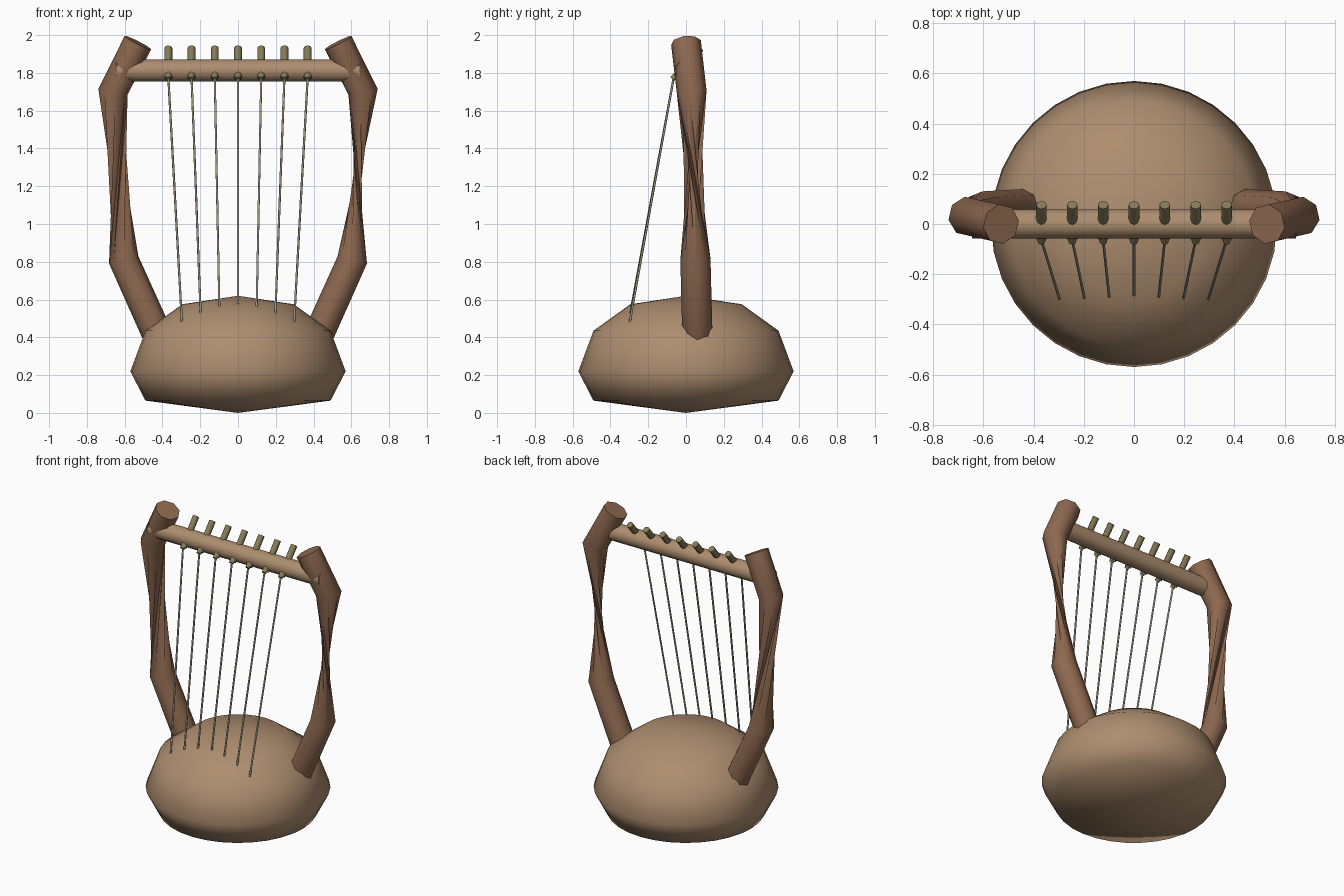
import bpy, bmesh
from math import sin, cos, pi, radians, hypot
from mathutils import Vector

cube = bpy.data.objects.get("Cube")
if cube:
    bpy.data.objects.remove(cube, do_unlink=True)


def material(name, r, g, b):
    mat = bpy.data.materials.new(name)
    mat.use_nodes = True
    mat.diffuse_color = (r, g, b, 1)
    shader = mat.node_tree.nodes["Principled BSDF"]
    shader.inputs["Base Color"].default_value = (r, g, b, 1)
    shader.inputs["Roughness"].default_value = 0.6
    return mat


light_wood = material("light_wood", 0.42, 0.27, 0.16)
dark_wood = material("dark_wood", 0.27, 0.14, 0.08)
peg_wood = material("peg_wood", 0.24, 0.20, 0.10)
gut = material("gut", 0.40, 0.36, 0.26)


def finish(name, bm, mat, sharp):
    bmesh.ops.recalc_face_normals(bm, faces=bm.faces)
    mesh = bpy.data.meshes.new(name)
    bm.to_mesh(mesh)
    bm.free()
    mesh.materials.append(mat)
    for poly in mesh.polygons:
        poly.use_smooth = True
    mesh.set_sharp_from_angle(angle=radians(sharp))
    obj = bpy.data.objects.new(name, mesh)
    bpy.context.collection.objects.link(obj)
    return obj


def rod(name, start, end, radius, sides, mat):
    start, end = Vector(start), Vector(end)
    axis = end - start
    bm = bmesh.new()
    bmesh.ops.create_cone(bm, cap_ends=True, segments=sides, radius1=radius,
                          radius2=radius, depth=axis.length)
    obj = finish(name, bm, mat, 65)
    obj.location = (start + end) / 2
    obj.rotation_mode = 'QUATERNION'
    obj.rotation_quaternion = axis.to_track_quat('Z', 'Y')
    return obj


# Round sound body, turned from a half profile
PROFILE = [(0, 0), (0.49, 0.065), (0.57, 0.22), (0.49, 0.435), (0.295, 0.575), (0, 0.62)]


def body():
    bm = bmesh.new()
    verts = [bm.verts.new((r, 0, z)) for r, z in PROFILE]
    edges = [bm.edges.new(pair) for pair in zip(verts, verts[1:])]
    bmesh.ops.spin(bm, geom=verts + edges, axis=(0, 0, 1), cent=(0, 0, 0),
                   angle=2 * pi, steps=32, use_duplicate=False)
    bmesh.ops.remove_doubles(bm, verts=bm.verts, dist=0.0005)
    return finish("sound_body", bm, light_wood, 180)


def body_height(x, y):
    r = hypot(x, y)
    for (r0, z0), (r1, z1) in zip(PROFILE[3:], PROFILE[4:]):
        if r1 <= r <= r0:
            return z0 + (z1 - z0) * (r - r0) / (r1 - r0)
    return PROFILE[3][1]


body()

# Bent arms, with a strong twist along the middle length
PATH = [(0.43, 0.06, 0.42), (0.605, 0.05, 0.81), (0.662, 0.03, 1.70), (0.53, 0, 1.96)]


def arm(name, side):
    sides, radius = 8, 0.08
    points = [Vector((side * x, y, z)) for x, y, z in PATH]
    steps = [(b - a).normalized() for a, b in zip(points, points[1:])]
    tangents = [steps[0], steps[0] + steps[1], steps[1] + steps[2], steps[2]]
    bm = bmesh.new()
    rings = []
    for i, (point, tangent) in enumerate(zip(points, tangents)):
        across = Vector((0, 1, 0)).cross(tangent).normalized()
        back = tangent.normalized().cross(across)
        phase = -side * radians(145) if i > 1 else 0
        rings.append([bm.verts.new(point + radius * (cos(a) * across + sin(a) * back))
                      for a in (phase + 2 * pi * k / sides for k in range(sides))])
    for low, high in zip(rings, rings[1:]):
        for k in range(sides):
            n = (k + 1) % sides
            bm.faces.new((low[k], low[n], high[k]))
            bm.faces.new((low[n], high[n], high[k]))
    bm.faces.new(rings[0][::-1])
    bm.faces.new(rings[-1])
    return finish(name, bm, dark_wood, 50)


arm("left_arm", 1)
arm("right_arm", -1)

# Crossbar through both arms
rod("crossbar", (-0.645, 0, 1.812), (0.645, 0, 1.812), 0.058, 16, light_wood)

# Tuning pegs through the bar, each with a string down to the body
for i in range(-3, 4):
    top_x, low_x, low_y = i * 0.123, i * 0.099, -0.283 - abs(i) * 0.005
    rod(f"tuning_peg_{i + 4}", (top_x, -0.058, 1.772), (top_x, 0.076, 1.932), 0.021, 8, peg_wood)
    rod(f"string_knot_{i + 4}", (top_x, -0.072, 1.768), (top_x, -0.05, 1.79), 0.015, 8, peg_wood)
    rod(f"string_{i + 4}", (top_x, -0.064, 1.78),
        (low_x, low_y, body_height(low_x, low_y) - 0.005), 0.006, 6, gut)
